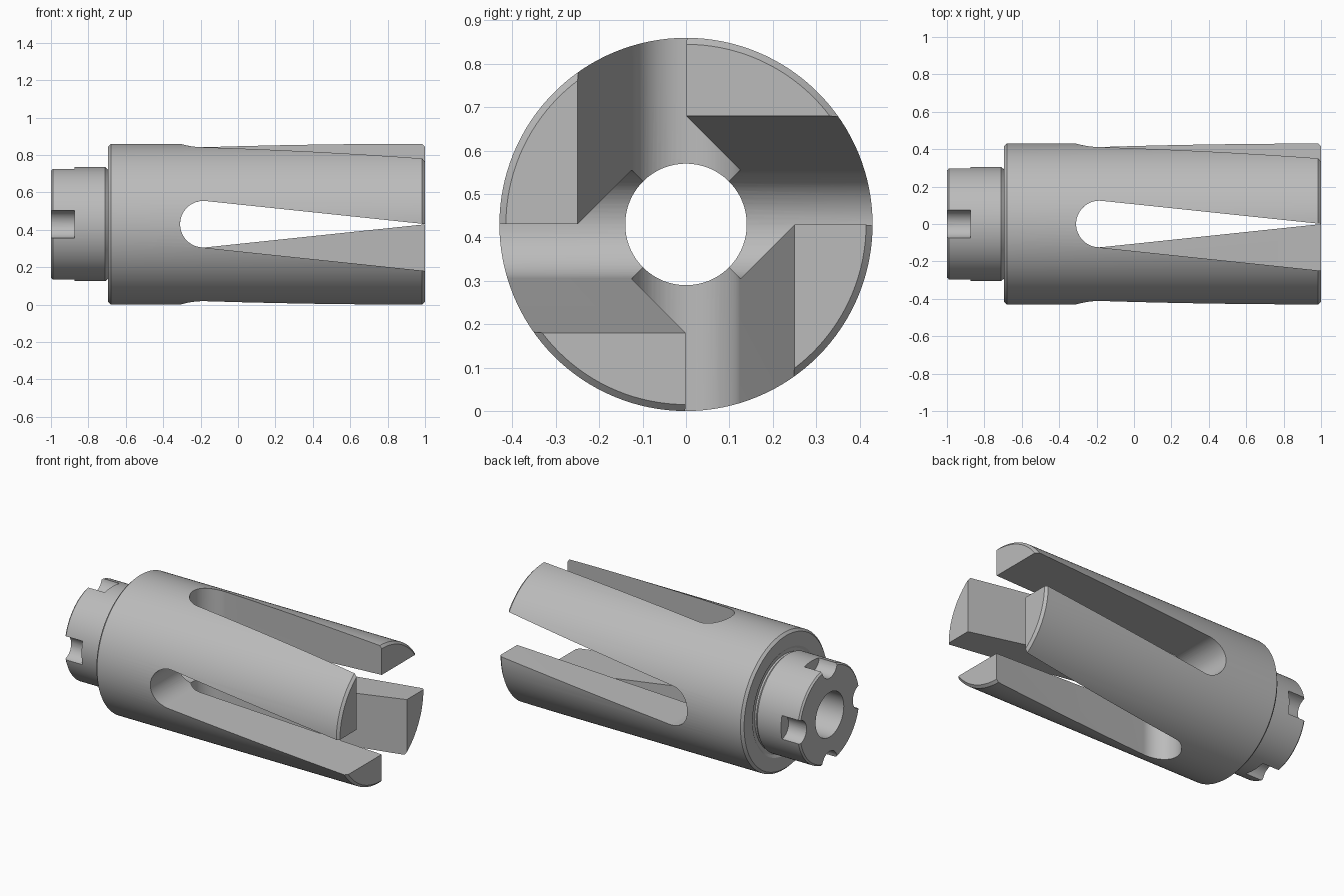
import bpy, bmesh
from math import sin, cos, pi, radians
from mathutils import Matrix, Vector

if "Cube" in bpy.data.objects:
    bpy.data.objects.remove(bpy.data.objects["Cube"])

RADIUS = 0.43
BORE = 0.14
AXIS = Matrix.Translation((0, 0, RADIUS))

steel = bpy.data.materials.new("grey steel")
steel.use_nodes = True
steel.diffuse_color = (0.5, 0.5, 0.5, 1)
steel.node_tree.nodes["Principled BSDF"].inputs["Base Color"].default_value = (0.5, 0.5, 0.5, 1)


def make_object(name, bm):
    bmesh.ops.recalc_face_normals(bm, faces=bm.faces[:])
    mesh = bpy.data.meshes.new(name)
    bm.to_mesh(mesh)
    bm.free()
    obj = bpy.data.objects.new(name, mesh)
    obj.data.materials.append(steel)
    bpy.context.collection.objects.link(obj)
    return obj


def lathe(name, profile, steps=128):
    """Turn a closed (x, radius) profile around the long axis."""
    bm = bmesh.new()
    rings = []
    for i in range(steps):
        a = 2 * pi * i / steps
        rings.append([bm.verts.new((x, r * cos(a), r * sin(a))) for x, r in profile])
    n = len(profile)
    for i in range(steps):
        a, b = rings[i], rings[(i + 1) % steps]
        for j in range(n):
            k = (j + 1) % n
            bm.faces.new((a[j], a[k], b[k], b[j]))
    bm.transform(AXIS)
    return make_object(name, bm)


def four_prisms(name, outline, sweep):
    """Extrude an outline and repeat it at quarter turns, one cutter each."""
    cutters = []
    for q in range(4):
        bm = bmesh.new()
        face = bm.faces.new([bm.verts.new(p) for p in outline])
        new = bmesh.ops.extrude_face_region(bm, geom=[face])["geom"]
        moved = [v for v in new if isinstance(v, bmesh.types.BMVert)]
        bmesh.ops.translate(bm, verts=moved, vec=sweep)
        bm.transform(AXIS @ Matrix.Rotation(q * pi / 2, 4, "X"))
        cutters.append(make_object(f"{name}_{q + 1}", bm))
    return cutters


def cut(target, cutters):
    bpy.context.view_layer.objects.active = target
    for c in cutters:
        mod = target.modifiers.new("cut", "BOOLEAN")
        mod.operation = "DIFFERENCE"
        mod.solver = "EXACT"
        mod.object = c
        bpy.ops.object.modifier_apply(modifier=mod.name)
        bpy.data.objects.remove(c)


# Turned body: bore, chamfered jaw end, shoulder, undercut and neck
collet = lathe("collet_body", [
    (-1, BORE), (1, BORE), (1, 0.415), (0.985, RADIUS),
    (-0.68, RADIUS), (-0.695, 0.415), (-0.695, 0.33), (-0.685, 0.315),
    (-0.685, 0.295), (-0.695, 0.292), (-0.71, 0.305),
    (-0.99, 0.305), (-1, 0.295)])

# Slanted slots with a round inner end, open at the jaw end
tilt = radians(6)
along = Vector((cos(tilt), 0, -sin(tilt)))
across = Vector((sin(tilt), 0, cos(tilt)))
centre = Vector((-0.185, 0.02, 0))
half = 0.1245
steps = 32
slot = []
for i in range(steps + 1):
    a = pi / 2 + pi * i / steps
    slot.append(centre + half * (cos(a) * along + sin(a) * across))
slot += [centre - half * across + 1.4 * along, centre + half * across + 1.4 * along]
cut(collet, four_prisms("slot_cutter", slot, (0, -0.6, 0)))

# Half-round drive notches in the neck end
notch = [Vector((-1.1, -0.305 + 0.075 * cos(2 * pi * i / steps), 0.075 * sin(2 * pi * i / steps)))
         for i in range(steps)]
cut(collet, four_prisms("notch_cutter", notch, (0.225, 0, 0)))

# Smooth round faces, sharp machined edges
bpy.ops.object.select_all(action="DESELECT")
collet.select_set(True)
bpy.context.view_layer.objects.active = collet
bpy.ops.object.shade_smooth_by_angle(angle=radians(25))
